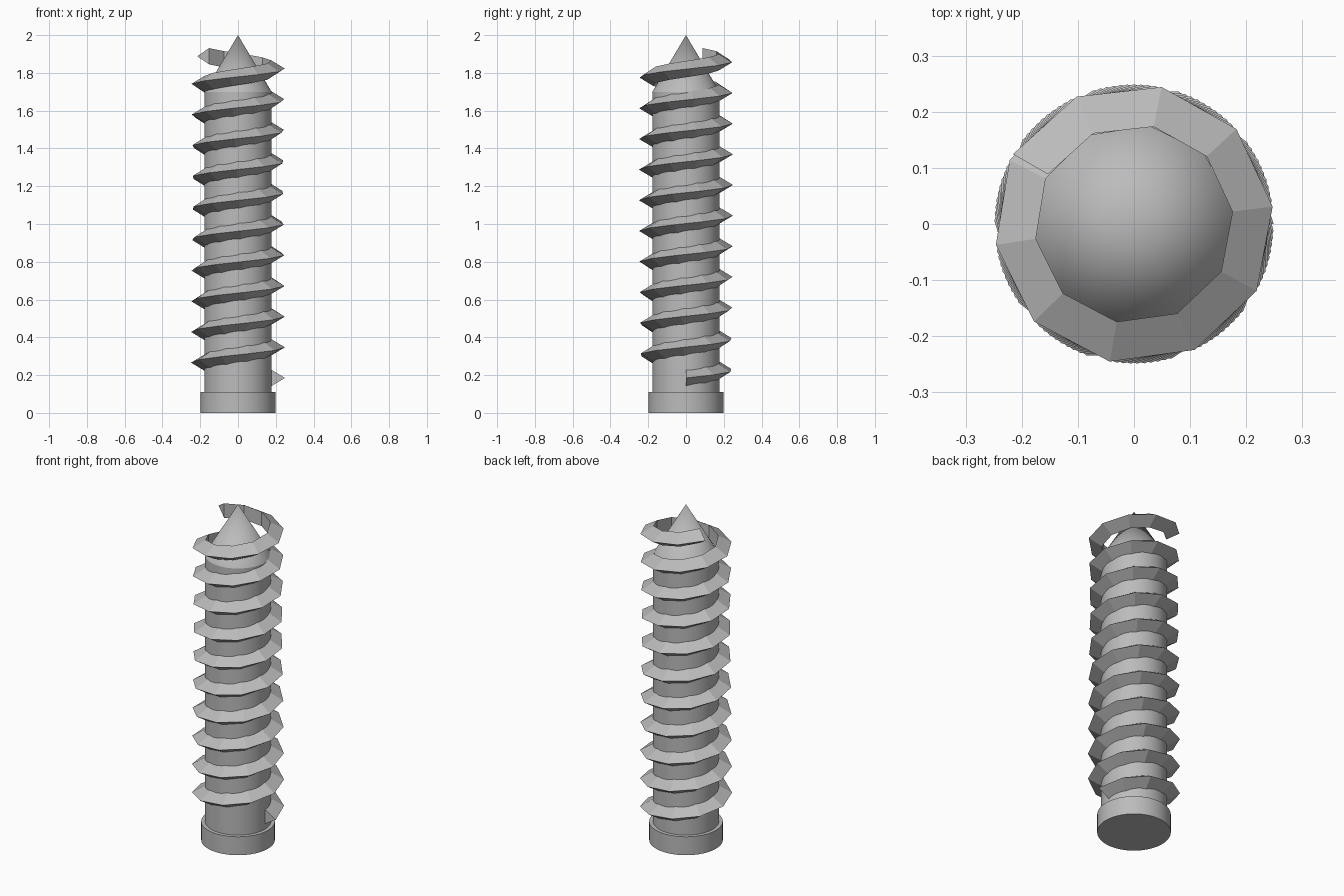
import bpy, bmesh, math

cube = bpy.data.objects.get("Cube")
if cube:
    bpy.data.objects.remove(cube, do_unlink=True)

steel = bpy.data.materials.new("grey_steel")
steel.use_nodes = True
GREY = (0.5, 0.5, 0.5, 1)
steel.diffuse_color = GREY
steel.node_tree.nodes["Principled BSDF"].inputs["Base Color"].default_value = GREY


def finish(bm, name):
    bmesh.ops.recalc_face_normals(bm, faces=bm.faces)
    mesh = bpy.data.meshes.new(name)
    bm.to_mesh(mesh)
    bm.free()
    mesh.materials.append(steel)
    obj = bpy.data.objects.new(name, mesh)
    bpy.context.collection.objects.link(obj)
    return obj


def ring(bm, profile, angle, lift=0):
    """One cross-section of (radius, height) points at an angle."""
    c, s = math.cos(angle), math.sin(angle)
    return [bm.verts.new((r * c, r * s, z + lift)) for r, z in profile]


def lathe(name, profile, sides=64):
    bm = bmesh.new()
    rings = [ring(bm, profile, math.tau * i / sides) for i in range(sides)]
    for i in range(sides):
        a, b = rings[i], rings[(i + 1) % sides]
        for j in range(len(profile) - 1):
            bm.faces.new((a[j], b[j], b[j + 1], a[j + 1]))
    bmesh.ops.remove_doubles(bm, verts=bm.verts, dist=1e-5)
    bmesh.ops.holes_fill(bm, edges=bm.edges, sides=0)
    obj = finish(bm, name)
    bpy.ops.object.select_all(action="DESELECT")
    obj.select_set(True)
    bpy.context.view_layer.objects.active = obj
    bpy.ops.object.shade_smooth_by_angle(angle=math.radians(25))
    return obj


def helix(name, profile, pitch, turns, steps):
    bm = bmesh.new()
    n = len(profile)
    rings = [ring(bm, profile, math.tau * turns * i / steps, pitch * turns * i / steps)
             for i in range(steps + 1)]
    for a, b in zip(rings, rings[1:]):
        for j in range(n):
            k = (j + 1) % n
            bm.faces.new((a[j], b[j], b[k], a[k]))
    bm.faces.new(rings[0])
    bm.faces.new(rings[-1])
    return finish(bm, name)


# Flat collar, round shaft and pointed tip
SHAFT = 0.178
lathe("screw_collar", [(0.199, 0), (0.199, 0.11), (SHAFT - 0.01, 0.11)])
lathe("screw_shaft", [(SHAFT, 0.1), (SHAFT, 1.7), (0, 2)])

# Coarse triangular thread that runs on past the start of the tip
helix("screw_thread", [(0.177, 0.142), (0.249, 0.185), (0.177, 0.228)],
      pitch=0.1635, turns=10 + 5 / 12, steps=105)
